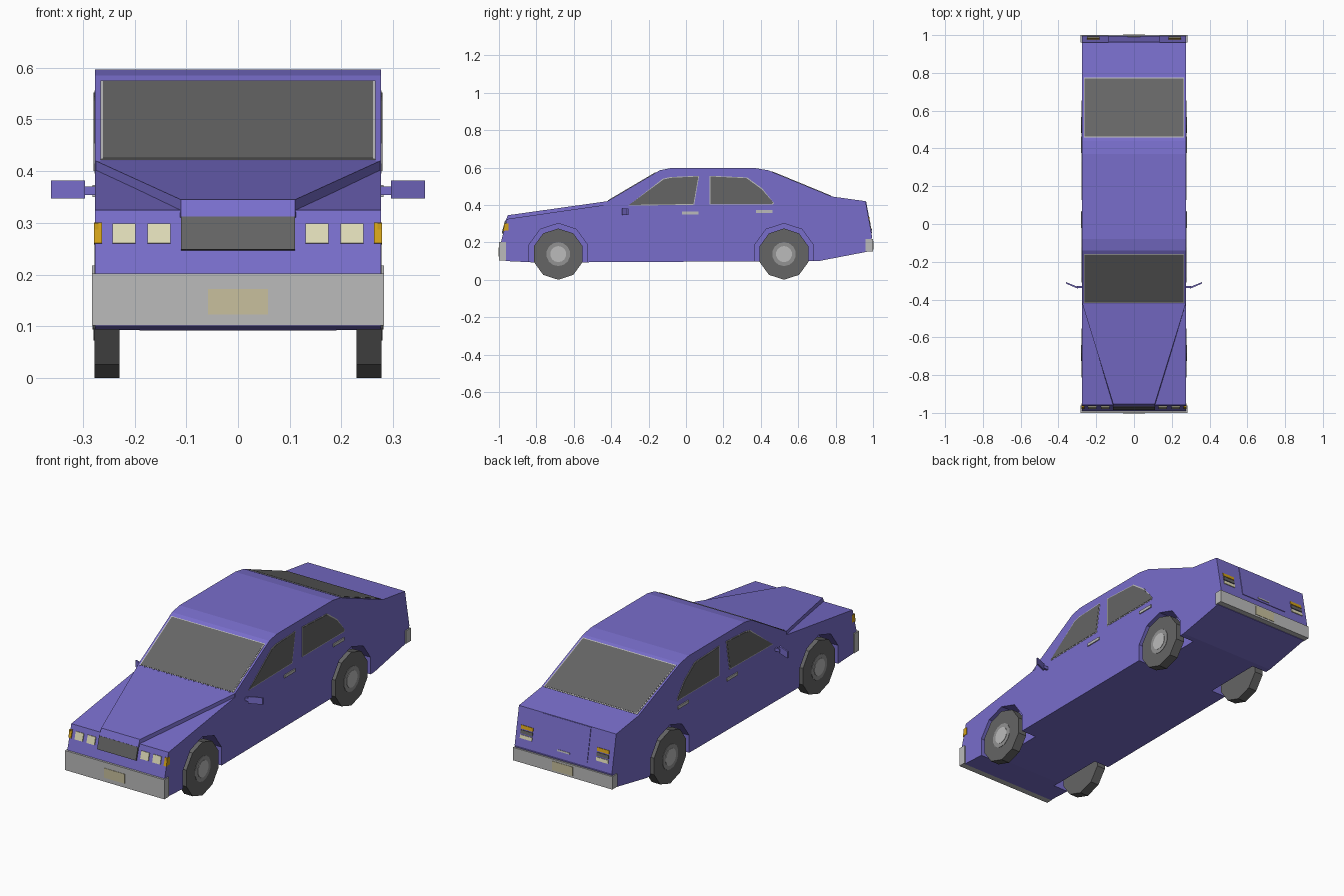
import bpy, bmesh, math

cube = bpy.data.objects.get("Cube")
if cube:
    bpy.data.objects.remove(cube, do_unlink=True)


def material(name, r, g, b):
    m = bpy.data.materials.new(name)
    m.use_nodes = True
    m.diffuse_color = (r, g, b, 1)
    m.node_tree.nodes["Principled BSDF"].inputs["Base Color"].default_value = (r, g, b, 1)
    return m


PAINT = material("violet paint", .19, .155, .60)
DARK = material("dark grey", .13, .13, .13)
RIM = material("rim grey", .29, .29, .29)
METAL = material("bumper grey", .50, .50, .50)
LAMP = material("cream lamp", .74, .71, .48)
PLATE = material("plate beige", .58, .53, .34)
AMBER = material("amber", .65, .36, .01)


def loft(name, ring_a, ring_b, mat):
    """Solid between two matching rings of 3D points."""
    bm = bmesh.new()
    a = [bm.verts.new(p) for p in ring_a]
    b = [bm.verts.new(p) for p in ring_b]
    bm.faces.new(a)
    bm.faces.new(b[::-1])
    for i in range(len(a)):
        j = (i + 1) % len(a)
        bm.faces.new((a[i], b[i], b[j], a[j]))
    bmesh.ops.recalc_face_normals(bm, faces=bm.faces)
    me = bpy.data.meshes.new(name)
    bm.to_mesh(me)
    bm.free()
    me.materials.append(mat)
    ob = bpy.data.objects.new(name, me)
    bpy.context.collection.objects.link(ob)
    return ob


def prism(name, profile, x0, x1, mat):
    """Extrude a (y, z) profile across x."""
    return loft(name, [(x0, y, z) for y, z in profile], [(x1, y, z) for y, z in profile], mat)


def box(name, x0, x1, y0, y1, z0, z1, mat):
    return prism(name, [(y0, z0), (y1, z0), (y1, z1), (y0, z1)], x0, x1, mat)


def disc(y, z, r, n):
    return [(y + r * math.sin(math.tau * i / n), z + r * math.cos(math.tau * i / n)) for i in range(n)]


def panel(name, seg, x0, x1, z0, z1, mat, t=.005):
    """Thin plate lying on a sloping body segment, between two heights."""
    (ya, za), (yb, zb) = seg
    dy, dz = yb - ya, zb - za
    length = math.hypot(dy, dz)
    ny, nz = -dz / length * t, dy / length * t
    p, q = [(ya + dy * (z - za) / dz, z) for z in (z0, z1)]
    ring = [(p[0] - ny, p[1] - nz), (q[0] - ny, q[1] - nz),
            (q[0] + ny, q[1] + nz), (p[0] + ny, p[1] + nz)]
    return prism(name, ring, x0, x1, mat)


def grow(points, d):
    """Push a profile outward from its centre."""
    cy = sum(p[0] for p in points) / len(points)
    cz = sum(p[1] for p in points) / len(points)
    return [(y + math.copysign(d, y - cy), z + math.copysign(d, z - cz)) for y, z in points]


W = .276
AXLES = {"front": -.683, "rear": .524}
WHEEL_Z = .137
NOSE = ((-.99, .2), (-.957, .325))
SCREEN = ((-.42, .42), (-.14, .585))
BACKLIGHT = ((.44, .585), (.78, .445))
TAIL = ((.995, .23), (.96, .42))

# Body shell
body = prism("body", [(-.965, .1), (-.8, .092), (.71, .1), (.97, .15), TAIL[0], TAIL[1],
                      BACKLIGHT[1], BACKLIGHT[0], (.37, .597), (-.08, .597), SCREEN[1], SCREEN[0],
                      (-.42, .402), NOSE[1], NOSE[0], (-.965, .19)], -W, W, PAINT)

# Wheel wells cut from the body
cutters = []
for y in AXLES.values():
    for s in (-1, 1):
        c = prism("well_cutter", disc(y, WHEEL_Z, .164, 10), s * .19, s * .4, PAINT)
        c.hide_render = True
        mod = body.modifiers.new("well", "BOOLEAN")
        mod.operation, mod.solver, mod.object = "DIFFERENCE", "EXACT", c
        cutters.append(c)
bpy.context.view_layer.update()
cut = bpy.data.meshes.new_from_object(body.evaluated_get(bpy.context.evaluated_depsgraph_get()))
body.modifiers.clear()
body.data = cut
for c in cutters:
    bpy.data.objects.remove(c, do_unlink=True)

# Raised hood, tapering to the grille
loft("hood", [(-.11, -.968, .31), (.11, -.968, .31), (W, -.415, .385), (-W, -.415, .385)],
     [(-.11, -.952, .345), (.11, -.952, .345), (W, -.415, .4205), (-W, -.415, .4205)], PAINT)

# Windscreen and rear window with trim
panel("windscreen_trim", SCREEN, -.266, .266, .422, .574, METAL, .002)
panel("windscreen", SCREEN, -.261, .261, .423, .572, DARK, .003)
panel("rear_window_trim", BACKLIGHT, -.266, .266, .447, .578, METAL, .002)
panel("rear_window", BACKLIGHT, -.261, .261, .449, .576, DARK, .003)

# Bumpers and number plates
box("front_bumper", -.282, .282, -1, -.962, .102, .202, METAL)
box("front_plate", -.058, .058, -1.002, -.99, .123, .172, PLATE)
box("rear_bumper", -.282, .282, .96, 1, .152, .218, METAL)
box("rear_plate", -.058, .058, .99, 1.002, .162, .208, PLATE)

# Grille, trunk lid and its handle
panel("grille", NOSE, -.11, .11, .247, .31, DARK, .008)
panel("trunk_lid", TAIL, -.135, .135, .25, .418, PAINT, .003)
panel("trunk_handle", TAIL, -.035, .035, .262, .27, METAL, .006)

FRONT_WINDOW = [(-.305, .4), (-.12, .536), (-.08, .545), (.066, .552), (.04, .405)]
REAR_WINDOW = [(.13, .405), (.13, .552), (.323, .543), (.404, .484), (.466, .414), (.46, .405)]

for s, side in ((1, "left"), (-1, "right")):
    # Lamps
    for n, (a, b) in enumerate(((.13, .175), (.198, .243))):
        panel(f"{side}_headlamp_{n + 1}", NOSE, s * a, s * b, .26, .298, LAMP)
    panel(f"{side}_indicator", NOSE, s * .263, s * (W + .002), .26, .3, AMBER)
    box(f"{side}_side_indicator", s * .27, s * (W + .002), -.972, -.95, .262, .3, AMBER)
    for name, z, mat in (("amber", .317, AMBER), ("dark", .294, DARK), ("cream", .271, LAMP)):
        panel(f"{side}_tail_lamp_{name}", TAIL, s * .182, s * .25, z, z + .017, mat, .004)

    # Side windows with trim
    for name, pts in (("front", FRONT_WINDOW), ("rear", REAR_WINDOW)):
        prism(f"{side}_{name}_window_trim", grow(pts, .004), s * .272, s * (W + .0015), METAL)
        prism(f"{side}_{name}_window", pts, s * .272, s * (W + .003), DARK)

    # Door handles
    for name, y, z in (("front", -.022, .35), ("rear", .375, .358)):
        box(f"{side}_{name}_handle", s * .27, s * (W + .005), y, y + .088, z, z + .015, METAL)

    # Door mirror: short stem and angled head
    box(f"{side}_mirror_stem", s * .27, s * .302, -.338, -.328, .354, .37, PAINT)
    loft(f"{side}_mirror",
         [(s * .296, -.343, z) for z in (.347, .382)] + [(s * .296, -.333, z) for z in (.382, .347)],
         [(s * .361, -.315, z) for z in (.347, .382)] + [(s * .361, -.307, z) for z in (.382, .347)],
         PAINT)

    # Wheels
    for name, y in AXLES.items():
        prism(f"{side}_{name}_tyre", disc(y, WHEEL_Z, .137, 10), s * .229, s * .277, DARK)
        prism(f"{side}_{name}_rim", disc(y, WHEEL_Z, .064, 14), s * .25, s * .279, RIM)
        prism(f"{side}_{name}_hubcap", disc(y, WHEEL_Z, .043, 14), s * .25, s * .281, METAL)
